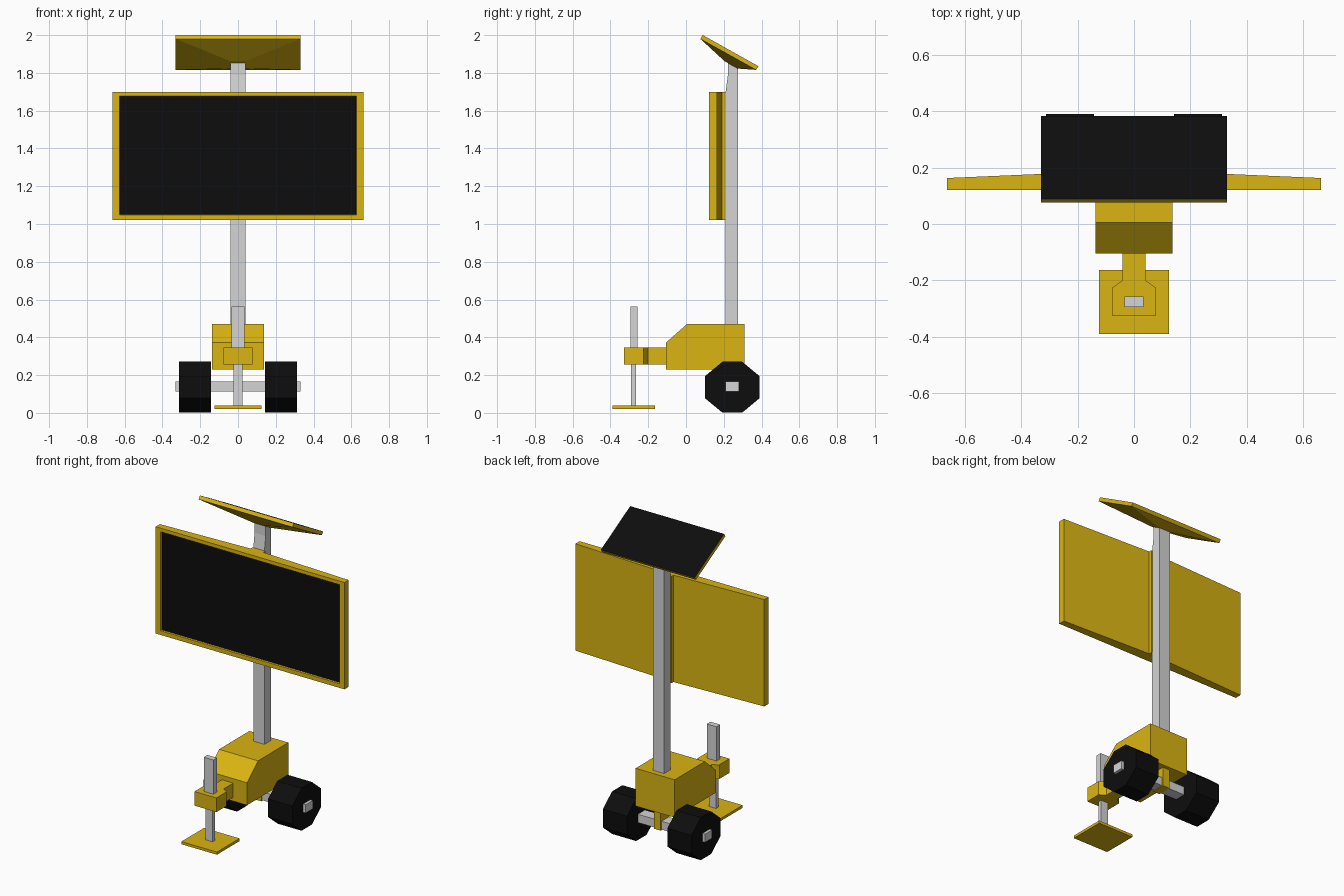
import bpy, bmesh

if "Cube" in bpy.data.objects:
    bpy.data.objects.remove(bpy.data.objects["Cube"])


def material(name, rgb):
    m = bpy.data.materials.new(name)
    m.diffuse_color = (*rgb, 1)
    m.use_nodes = True
    m.node_tree.nodes["Principled BSDF"].inputs["Base Color"].default_value = m.diffuse_color
    return m


YELLOW = material("yellow paint", (0.70, 0.46, 0.006))
GREY = material("light grey metal", (0.66, 0.66, 0.66))
BLACK = material("black", (0.004, 0.004, 0.004))


def finish(bm, name, *mats):
    bmesh.ops.recalc_face_normals(bm, faces=bm.faces[:])
    me = bpy.data.meshes.new(name)
    bm.to_mesh(me)
    bm.free()
    for m in mats:
        me.materials.append(m)
    ob = bpy.data.objects.new(name, me)
    bpy.context.collection.objects.link(ob)
    return ob


def loft(rings):
    """Closed solid through rings of equal point count."""
    bm = bmesh.new()
    vs = [[bm.verts.new(p) for p in r] for r in rings]
    n = len(vs[0])
    for a, b in zip(vs, vs[1:]):
        for i in range(n):
            j = (i + 1) % n
            bm.faces.new((a[i], a[j], b[j], b[i]))
    bm.faces.new(vs[0])
    bm.faces.new(vs[-1])
    bmesh.ops.recalc_face_normals(bm, faces=bm.faces[:])
    return bm


def prism_x(name, pts, x0, x1, mat):
    """Extrude a (y, z) profile along x."""
    return finish(loft([[(x, y, z) for y, z in pts] for x in (x0, x1)]), name, mat)


def prism_z(pts, z0, z1):
    """Extrude an (x, y) profile along z."""
    return loft([[(x, y, z) for x, y in pts] for z in (z0, z1)])


def box(name, x, y0, y1, z0, z1, mat):
    pts = [(y0, z0), (y1, z0), (y1, z1), (y0, z1)]
    return prism_x(name, pts, -x, x, mat)


# Trailer body with sloped nose
prism_x("trailer_body", [(-0.105, 0.23), (0.31, 0.23), (0.31, 0.47),
                         (0.005, 0.47), (-0.105, 0.373)], -0.137, 0.137, YELLOW)

# Drawbar widening into the jack holder
half = [(0.04, -0.10), (0.04, -0.20), (0.077, -0.225), (0.077, -0.327)]
finish(prism_z(half + [(-x, y) for x, y in reversed(half)], 0.255, 0.345),
       "drawbar", YELLOW)

# Jack
box("jack_post", 0.034, -0.295, -0.258, 0.34, 0.562, GREY)
box("jack_leg", 0.025, -0.29, -0.265, 0.035, 0.26, GREY)
box("jack_foot", 0.125, -0.39, -0.163, 0.021, 0.038, YELLOW)

# Axle, its bracket and the octagonal wheels
box("axle", 0.33, 0.208, 0.28, 0.112, 0.165, GREY)
box("axle_bracket", 0.024, 0.20, 0.288, 0.108, 0.24, YELLOW)
corner = [(0.145, 0.058), (0.052, 0.135)]
octagon = (corner + [(-y, z) for y, z in reversed(corner)]
           + [(-y, -z) for y, z in corner] + [(y, -z) for y, z in reversed(corner)])
octagon = [(0.245 + y, 0.136 + z) for y, z in octagon]
for side, s in (("left", -1), ("right", 1)):
    prism_x(side + "_wheel", octagon, s * 0.142, s * 0.312, BLACK)

# Mast, narrowed at the top
prism_x("mast", [(0.21, 0.46), (0.275, 0.46), (0.275, 1.83), (0.222, 1.86),
                 (0.222, 1.79), (0.21, 1.70)], -0.039, 0.039, GREY)

# Sign board: wedge back with a central rib and a recessed black screen
half = [(0.664, 0.121), (0.664, 0.163), (0.045, 0.19), (0.045, 0.211)]
bm = prism_z(half + [(-x, y) for x, y in reversed(half)], 1.021, 1.70)
screen = next(f for f in bm.faces if f.normal.y < -0.9)
bmesh.ops.inset_region(bm, faces=[screen], thickness=0.03)
for v in screen.verts:
    v.co.x = 0.628 if v.co.x > 0 else -0.628
    v.co.z = 1.677 if v.co.z > 1.36 else 1.048
bmesh.ops.inset_region(bm, faces=[screen], thickness=0.003, depth=-0.01)
screen.material_index = 1
finish(bm, "sign_board", YELLOW, BLACK)


# Tilted solar panel: black top, underside tapering to the mast
def ring(x, y0, z0, y1, z1):
    return [(-x, y0, z0), (x, y0, z0), (x, y1, z1), (-x, y1, z1)]


bm = loft([ring(0.33, 0.089, 2.0, 0.384, 1.835),
           ring(0.33, 0.076, 1.98, 0.371, 1.816),
           ring(0.04, 0.204, 1.862, 0.273, 1.823)])
for f in bm.faces:
    f.material_index = int(f.normal.z > 0.75 and f.calc_center_median().z > 1.9)
finish(bm, "solar_panel", YELLOW, BLACK)
